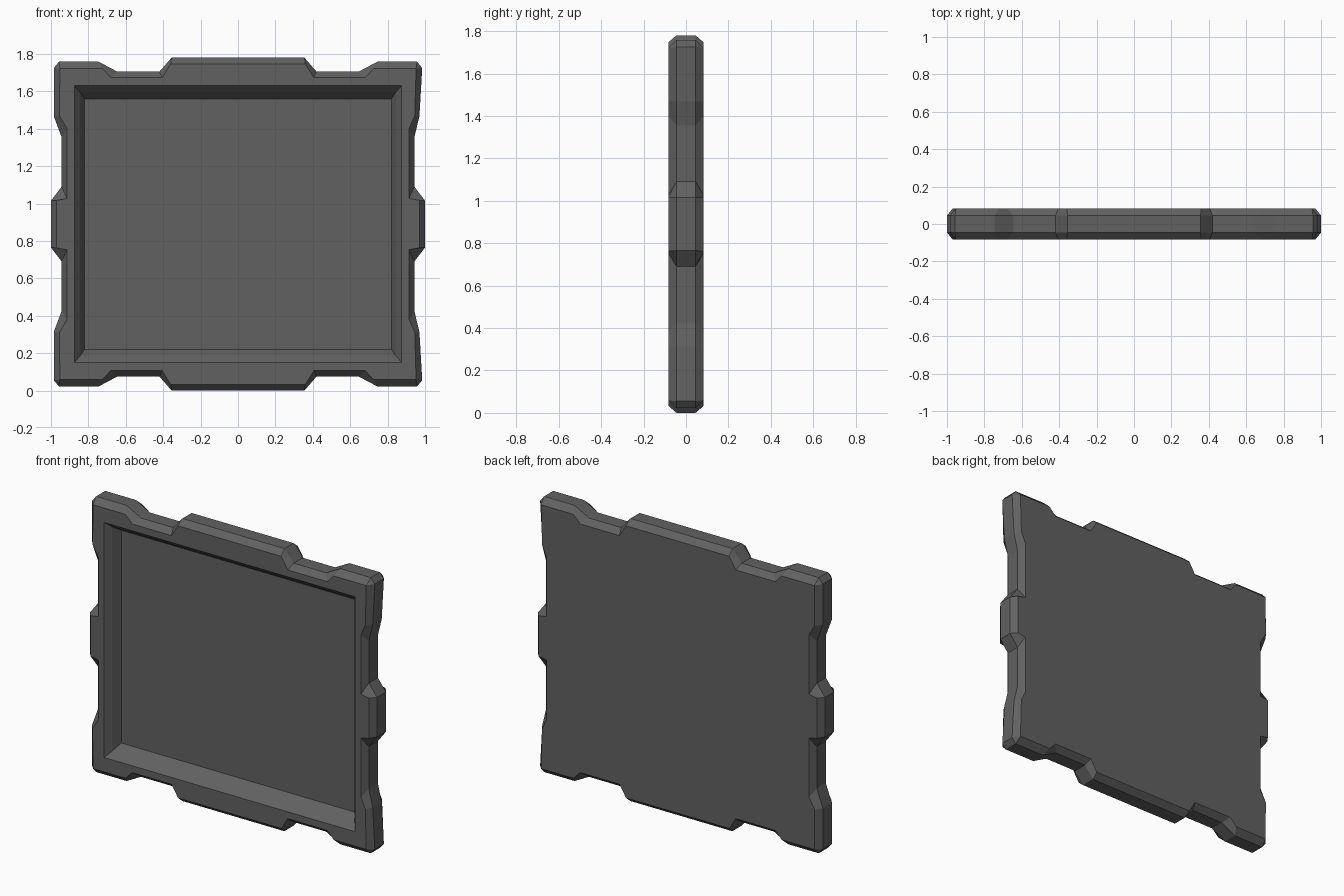
import bpy
import bmesh

if "Cube" in bpy.data.objects:
    bpy.data.objects.remove(bpy.data.objects["Cube"])

MID_Z = 0.89          # half the height
FACE_Y, EDGE_Y = 0.083, 0.045

# One quadrant of the frame outline, side tab -> corner -> top tab (x, height from middle)
OUTER = [(1.0, .125), (.943, .20), (.943, .465), (.985, .577), (.985, .835),
         (.957, .868), (.745, .868), (.645, .815), (.42, .815), (.355, .89)]
# Matching outline of the flat face, inside the chamfer
INNER = [(.97, .127), (.914, .137), (.914, .51), (.955, .58), (.952, .831),
         (.952, .831), (.725, .831), (.68, .783), (.405, .783), (.36, .857)]


def full_outline(quad, right_shift):
    """Mirror the quadrant to a closed loop; right corners lean in slightly."""
    right = list(quad)
    x, z = right[3]
    right[3] = (x - right_shift, z)
    left = [(-x, z) for x, z in quad]
    top = right + left[::-1]
    return top + [(x, -z) for x, z in reversed(top)]


def ring(bm, points, y):
    return [bm.verts.new((x, y, MID_Z + z)) for x, z in points]


def bridge(bm, a, b):
    n = len(a)
    return [bm.faces.new((a[i], a[(i + 1) % n], b[(i + 1) % n], b[i])) for i in range(n)]


def rect(hx, hz):
    return [(hx, -hz), (hx, hz), (-hx, hz), (-hx, -hz)]


def loop_edges(bm, verts):
    return [bm.edges.get((verts[i], verts[(i + 1) % len(verts)])) for i in range(len(verts))]


bm = bmesh.new()
outer, inner = full_outline(OUTER, .015), full_outline(INNER, .01)

# Chamfered rim
front = ring(bm, inner, -FACE_Y)
rim_f = ring(bm, outer, -EDGE_Y)
rim_b = ring(bm, outer, EDGE_Y)
back = ring(bm, inner, FACE_Y)
for a, b in ((front, rim_f), (rim_f, rim_b), (rim_b, back)):
    bridge(bm, a, b)
bm.faces.new(back)

# Stepped recess with flat floor
steps = [(.875, .740, -FACE_Y), (.845, .706, -.045), (.82, .67, .01)]
rects = [ring(bm, rect(hx, hz), y) for hx, hz, y in steps]
for a, b in zip(rects, rects[1:]):
    bridge(bm, a, b)
bm.faces.new(rects[-1])

# Front face of the frame between outline and recess
bmesh.ops.triangle_fill(bm, use_beauty=True, normal=(0, -1, 0),
                        edges=loop_edges(bm, front) + loop_edges(bm, rects[0]))
bmesh.ops.remove_doubles(bm, verts=bm.verts, dist=1e-5)
bmesh.ops.recalc_face_normals(bm, faces=bm.faces)

mesh = bpy.data.meshes.new("wall_panel")
bm.to_mesh(mesh)
bm.free()
mat = bpy.data.materials.new("dark grey metal")
mat.diffuse_color = (0.12, 0.12, 0.12, 1)
mat.use_nodes = True
mat.node_tree.nodes["Principled BSDF"].inputs["Base Color"].default_value = mat.diffuse_color
mesh.materials.append(mat)
panel = bpy.data.objects.new("wall_panel", mesh)
bpy.context.collection.objects.link(panel)
